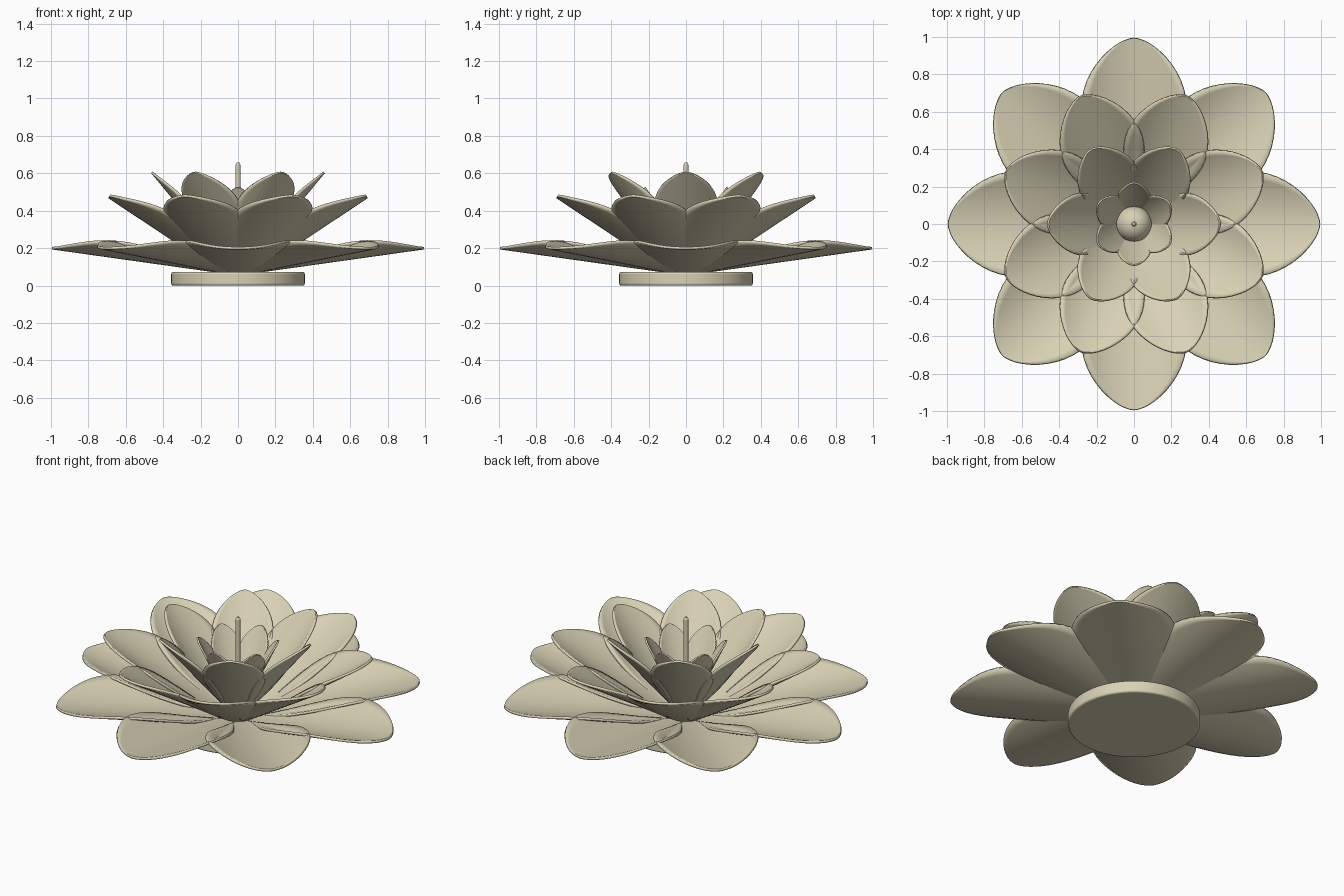
import bpy
import bmesh
from math import sin, cos, pi, radians, hypot

cube = bpy.data.objects.get("Cube")
if cube:
    bpy.data.objects.remove(cube)

cream = bpy.data.materials.new("cream")
cream.use_nodes = True
colour = (0.69, 0.64, 0.46, 1)
cream.diffuse_color = colour
cream.node_tree.nodes["Principled BSDF"].inputs["Base Color"].default_value = colour


def finish(obj, name):
    obj.name = name
    obj.data.materials.clear()
    obj.data.materials.append(cream)
    bpy.ops.object.select_all(action="DESELECT")
    obj.select_set(True)
    bpy.context.view_layer.objects.active = obj
    bpy.ops.object.shade_smooth_by_angle(angle=radians(40))


def petal_mesh(name, start, tip, half_width, cup, rows=28, cols=14):
    """Cupped leaf shape running from start to tip, each given as (radius, height)."""
    run, rise = tip[0] - start[0], tip[1] - start[1]
    length = hypot(run, rise)
    bm = bmesh.new()
    grid = []
    for i in range(rows + 1):
        t = (1 - cos(pi * i / rows)) / 2
        width = half_width * max(sin(pi * t ** 1.36), 0) ** 0.6
        row = []
        for j in range(cols + 1):
            v = width * (2 * j / cols - 1)
            lift = cup * v * v
            row.append(bm.verts.new((start[0] + run * t - lift * rise / length, v,
                                     start[1] + rise * t + lift * run / length)))
        grid.append(row)
    for a, b in zip(grid, grid[1:]):
        for j in range(cols):
            bm.faces.new((a[j], b[j], b[j + 1], a[j + 1]))
    bmesh.ops.remove_doubles(bm, verts=bm.verts, dist=0.0003)
    mesh = bpy.data.meshes.new(name)
    bm.to_mesh(mesh)
    bm.free()
    return mesh


def petal_ring(name, count, turn, start, tip, half_width, cup, thickness):
    mesh = petal_mesh(name, start, tip, half_width, cup)
    for i in range(count):
        obj = bpy.data.objects.new(name, mesh)
        bpy.context.collection.objects.link(obj)
        obj.rotation_euler.z = radians(turn) + 2 * pi * i / count
        solid = obj.modifiers.new("thickness", "SOLIDIFY")
        solid.thickness = thickness
        solid.offset = 0
        finish(obj, f"{name}_{i + 1}")


# Four rings of petals, from the flat outer ring to the steep inner one
petal_ring("outer_petal", 8, 0, (0.07, 0.07), (0.995, 0.2), 0.28, 1.05, 0.014)
petal_ring("middle_petal", 8, 22.5, (0.07, 0.07), (0.74, 0.48), 0.22, 1.2, 0.014)
petal_ring("inner_petal", 6, 0, (0.05, 0.11), (0.46, 0.605), 0.167, 1.5, 0.012)
petal_ring("heart_petal", 6, 30, (0.05, 0.17), (0.22, 0.525), 0.09, 2.5, 0.009)

# Round foot with softened rims
bpy.ops.mesh.primitive_cylinder_add(vertices=96, radius=0.357, depth=0.072, location=(0, 0, 0.036))
foot = bpy.context.object
bevel = foot.modifiers.new("soft_rim", "BEVEL")
bevel.width = 0.01
bevel.segments = 3
finish(foot, "foot")

# Central bud and the thin stem rising from it
bpy.ops.mesh.primitive_uv_sphere_add(segments=40, ring_count=20, radius=0.095, location=(0, 0, 0.25))
finish(bpy.context.object, "bud")
bpy.ops.mesh.primitive_cylinder_add(vertices=24, radius=0.014, depth=0.4, location=(0, 0, 0.445))
finish(bpy.context.object, "stem")
bpy.ops.mesh.primitive_cone_add(vertices=24, radius1=0.014, radius2=0.007, depth=0.012, location=(0, 0, 0.651))
finish(bpy.context.object, "stem_tip")
